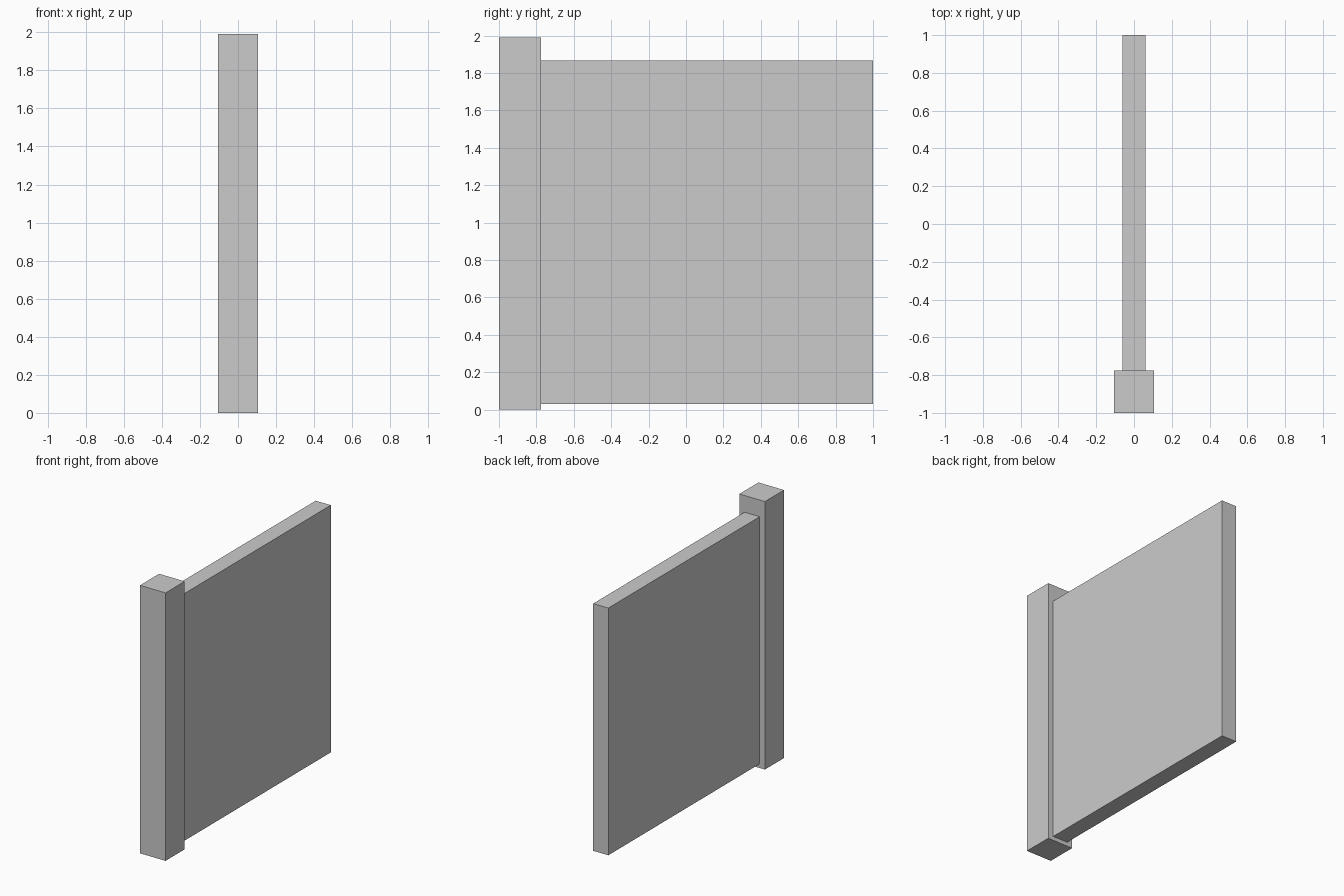
import bpy

if "Cube" in bpy.data.objects:
    bpy.data.objects.remove(bpy.data.objects["Cube"])


def box(name, lo, hi):
    """Add an axis-aligned box spanning lo to hi."""
    centre = [(a + b) / 2 for a, b in zip(lo, hi)]
    bpy.ops.mesh.primitive_cube_add(size=1, location=centre)
    obj = bpy.context.object
    obj.name = name
    obj.scale = [b - a for a, b in zip(lo, hi)]
    bpy.ops.object.transform_apply(location=False, rotation=False, scale=True)
    return obj


# Square upright post at the front end
box("post", (-0.105, -1.0, 0.0), (0.105, -0.776, 1.99))

# Thin wall panel running back from the post, raised just off the ground
box("wall_panel", (-0.062, -0.776, 0.03), (0.062, 1.0, 1.866))
